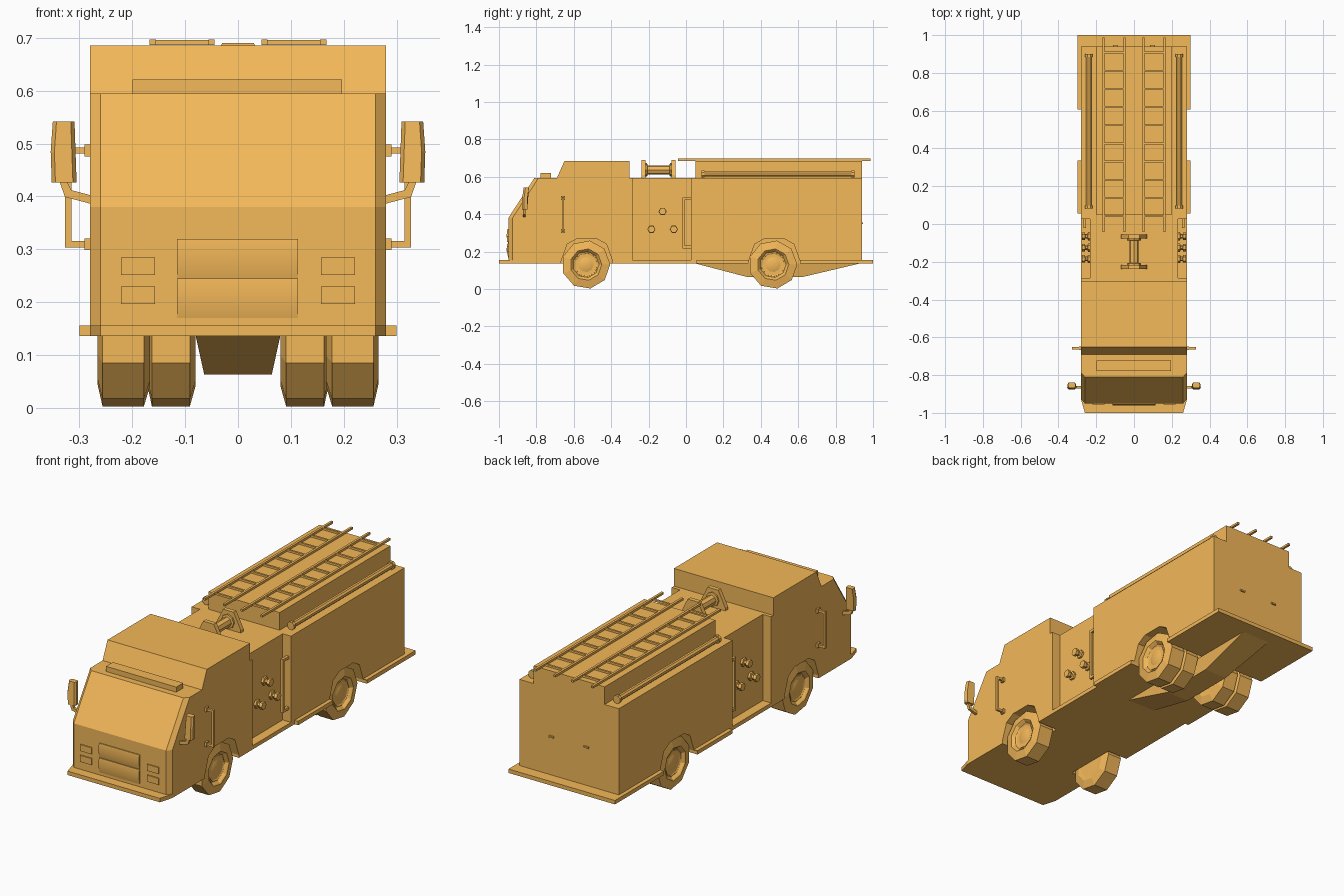
import bpy, bmesh, math

if "Cube" in bpy.data.objects:
    bpy.data.objects.remove(bpy.data.objects["Cube"])

COL = bpy.context.scene.collection
PAINT = bpy.data.materials.new('amber_paint')
PAINT.diffuse_color = (0.9, 0.48, 0.1, 1)
PAINT.use_nodes = True
PAINT.node_tree.nodes["Principled BSDF"].inputs["Base Color"].default_value = PAINT.diffuse_color


def loft(name, sections, smooth=False):
    """Skin a list of equal-length point loops and cap both ends."""
    bm = bmesh.new()
    loops = [[bm.verts.new(p) for p in s] for s in sections]
    n = len(loops[0])
    for a, b in zip(loops, loops[1:]):
        for i in range(n):
            bm.faces.new((a[i], a[(i + 1) % n], b[(i + 1) % n], b[i]))
    bm.faces.new(loops[0])
    bm.faces.new(loops[-1])
    bmesh.ops.recalc_face_normals(bm, faces=bm.faces)
    me = bpy.data.meshes.new(name)
    bm.to_mesh(me)
    bm.free()
    me.materials.append(PAINT)
    ob = bpy.data.objects.new(name, me)
    COL.objects.link(ob)
    if smooth:
        bpy.ops.object.select_all(action='DESELECT')
        ob.select_set(True)
        bpy.context.view_layer.objects.active = ob
        bpy.ops.object.shade_smooth_by_angle(angle=math.radians(42))
    return ob


def side_prism(name, profile, x0, x1, smooth=False):
    """Extrude a (y, z) profile across x."""
    return loft(name, [[(x, y, z) for y, z in profile] for x in (x0, x1)], smooth)


def box(name, x0, x1, y0, y1, z0, z1):
    return side_prism(name, [(y0, z0), (y1, z0), (y1, z1), (y0, z1)], x0, x1)


def lathe(name, axis, centre, profile, n, phase=0, smooth=False):
    """Revolve (offset, radius) pairs about the x or y axis."""
    cx, cy, cz = centre
    rings = []
    for d, r in profile:
        ring = []
        for k in range(n):
            a = phase + 2 * math.pi * k / n
            u, v = r * math.cos(a), r * math.sin(a)
            ring.append((cx + d, cy + u, cz + v) if axis == 'x' else (cx + u, cy + d, cz + v))
        rings.append(ring)
    return loft(name, rings, smooth)


# Floor plate with bumper, running boards and tailboard
half = [(0.26, -1), (0.28, -0.93), (0.28, 0.055), (0.30, 0.055), (0.30, 1)]
outline = half + [(-x, y) for x, y in reversed(half)]
plate = loft('floor_plate', [[(x, y, z) for x, y in outline] for z in (0.136, 0.156)])


# Cab with chamfered front corners
def cab_side(x, inset):
    return [(x, y, z) for y, z in [(-0.95 + inset, 0.156), (-0.95 + inset, 0.38),
            (-0.81 + inset, 0.595), (-0.285, 0.595), (-0.285, 0.156)]]


cab = loft('cab', [cab_side(-0.28, 0.022), cab_side(-0.26, 0),
                   cab_side(0.26, 0), cab_side(0.28, 0.022)])
side_prism('raised_roof', [(-0.69, 0.594), (-0.65, 0.685), (-0.303, 0.685), (-0.303, 0.594)],
           -0.28, 0.28)
box('light_bar', -0.199, 0.197, -0.778, -0.722, 0.594, 0.621)

# Pump section and rear body
box('pump_section', -0.233, 0.233, -0.286, 0.03, 0.156, 0.595)
body = box('rear_body', -0.28, 0.28, 0.027, 0.94, 0.156, 0.595)
box('hose_bed', -0.2, 0.2, 0.05, 0.94, 0.594, 0.685)

# Wheel arch cutters
arch = [(-0.137, 0.1), (-0.137, 0.15), (-0.105, 0.24), (-0.055, 0.268)]
arch += [(-y, z) for y, z in reversed(arch)]
for pos, yc, inner, targets in (('front', -0.53, 0.165, (plate, cab)),
                                ('rear', 0.472, 0.075, (plate, body))):
    for side, s in (('right', 1), ('left', -1)):
        cut = side_prism(f'{pos}_{side}_arch_cutter', [(yc + y, z) for y, z in arch],
                         s * inner, s * 0.4)
        cut.hide_render = True
        cut.display_type = 'WIRE'
        for t in targets:
            m = t.modifiers.new('arch', 'BOOLEAN')
            m.operation = 'DIFFERENCE'
            m.solver = 'EXACT'
            m.object = cut

# Underbody tank
loft('underbody_tank', [
    [(-x, y0, z), (x, y0, z), (x, y1, z), (-x, y1, z)]
    for x, y0, y1, z in ((0.08, 0.05, 0.93, 0.137), (0.064, 0.33, 0.62, 0.064))])

# Grille ridges
for i, z in enumerate((0.17, 0.245)):
    side_prism(f'grille_ridge_{i}', [(-0.945, z), (-0.951, z), (-0.96, z + 0.038),
               (-0.955, z + 0.075), (-0.945, z + 0.075)], -0.115, 0.113, True)

# Nine-sided tyre and stepped hub
TYRE = [(-0.048, 0.07), (-0.05, 0.09), (-0.038, 0.13), (0.04, 0.13),
        (0.05, 0.085), (0.046, 0.08), (0.034, 0.07)]
HUB = [(0.02, 0.066), (0.037, 0.064), (0.03, 0.052), (0.036, 0.035), (0.04, 0.018)]
PHASE = math.radians(-79.5)

for side, s in (('right', 1), ('left', -1)):
    for pos, y, x in (('front', -0.535, 0.216), ('rear_outer', 0.465, 0.216),
                      ('rear_inner', 0.465, 0.126)):
        k = 1 if 'inner' not in pos else 0.92
        lathe(f'{pos}_{side}_tyre', 'x', (s * x, y, 0.131),
              [(s * d * k, r) for d, r in TYRE], 9, PHASE)
        if k == 1:
            lathe(f'{pos}_{side}_hub', 'x', (s * x, y, 0.131),
                  [(s * d, r) for d, r in HUB], 9, PHASE, True)

    # Headlights
    for z in (0.197, 0.252):
        box(f'{side}_headlight', s * 0.157, s * 0.221, -0.956, -0.945, z, z + 0.033)

    # Mirror with bevelled front, and its bent arm
    mirror = []
    for y, g in ((-0.876, 0.007), (-0.866, 0), (-0.848, 0.003)):
        mirror.append([(s * (0.305 + g), y, 0.426), (s * (0.352 - g), y, 0.426),
                       (s * (0.354 - g), y, 0.485), (s * (0.35 - g), y + 0.008, 0.542),
                       (s * (0.309 + g), y + 0.008, 0.542)])
    loft(f'{side}_mirror', mirror)
    loft(f'{side}_mirror_arm', [
        [(s * x0, y, z0) for y in (-0.872, -0.858)] + [(s * x1, y, z1) for y in (-0.858, -0.872)]
        for x0, z0, x1, z1 in ((0.27, 0.384, 0.27, 0.4), (0.327, 0.399, 0.315, 0.412),
                               (0.338, 0.43, 0.325, 0.432))])

    # Cab grab handle
    for z in (0.31, 0.487):
        box(f'{side}_handle_mount', s * 0.275, s * 0.29, -0.668, -0.648, z - 0.011, z + 0.011)
        box(f'{side}_handle_arm', s * 0.28, s * 0.316, -0.664, -0.652, z - 0.006, z + 0.006)
    box(f'{side}_handle_bar', s * 0.315, s * 0.327, -0.664, -0.652, 0.304, 0.493)

    # Pump outlets
    for y, z in ((-0.185, 0.32), (-0.065, 0.32), (-0.125, 0.415)):
        lathe(f'{side}_pump_outlet', 'x', (s * 0.23, y, z),
              [(0, 0.022), (s * 0.014, 0.022), (s * 0.016, 0.012), (s * 0.028, 0.012),
               (s * 0.03, 0.02), (s * 0.046, 0.02)], 6)

    # Handrail beside the pump panel
    for z in (0.225, 0.483):
        box(f'{side}_rail_arm', s * 0.254, s * 0.268, -0.018, 0.03, z - 0.007, z + 0.007)
    box(f'{side}_rail_bar', s * 0.254, s * 0.268, -0.02, -0.008, 0.218, 0.49)

    # Suction hose with end caps
    lathe(f'{side}_suction_hose', 'y', (s * 0.239, 0, 0.615),
          [(0.083, 0.021), (0.098, 0.021), (0.098, 0.015), (0.885, 0.015),
           (0.885, 0.021), (0.9, 0.021)], 8, math.pi / 8)

    # Ladder
    for x in (0.05, 0.161):
        box(f'{side}_ladder_rail', s * (x - 0.006), s * (x + 0.006), -0.042, 0.987, 0.686, 0.697)
    for i in range(10):
        y = 0.042 + i * 0.0962
        box(f'{side}_ladder_rung', s * 0.05, s * 0.161, y - 0.005, y + 0.005, 0.686, 0.696)

    # Tail step handle
    box(f'{side}_tail_handle', s * 0.085, s * 0.112, 0.938, 0.947, 0.348, 0.356)

# Hose reel: two trapezoid brackets and a spool
for y in (-0.238, -0.078):
    loft('reel_bracket', [[(-0.07, yy, 0.594), (0.07, yy, 0.594), (0.07, yy, 0.61),
                           (0.03, yy, 0.69), (-0.03, yy, 0.69), (-0.07, yy, 0.61)]
                          for yy in (y, y + 0.022)])
lathe('reel_spool', 'y', (0, 0, 0.637),
      [(-0.22, 0.036), (-0.208, 0.036), (-0.206, 0.025), (-0.088, 0.025),
       (-0.086, 0.036), (-0.075, 0.036)], 8, 0)
